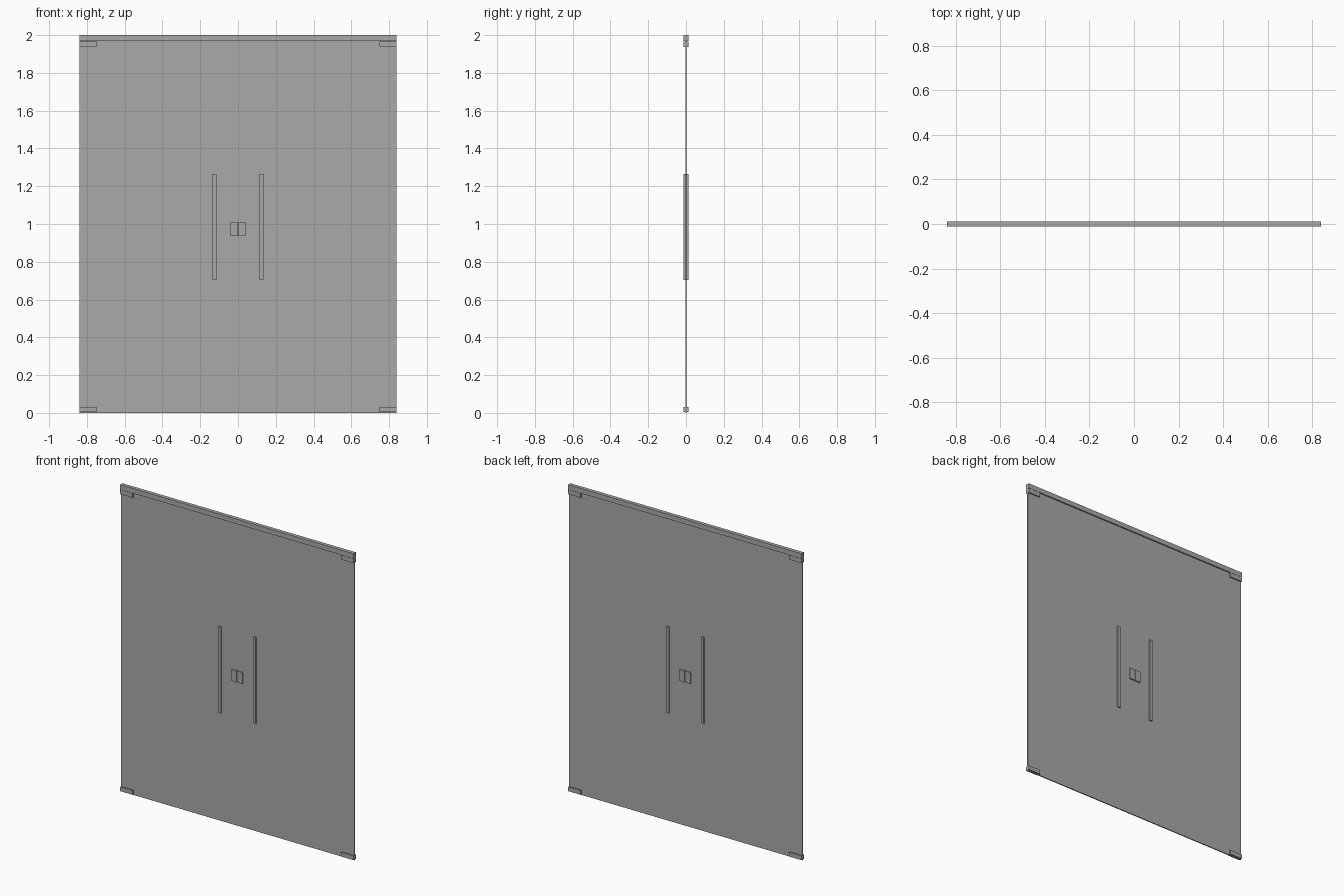
import bpy

cube = bpy.data.objects.get("Cube")
if cube:
    bpy.data.objects.remove(cube, do_unlink=True)

# Single flat grey
grey = bpy.data.materials.new("neutral grey")
grey.use_nodes = True
colour = (0.4, 0.4, 0.4, 1)
grey.diffuse_color = colour
grey.node_tree.nodes["Principled BSDF"].inputs["Base Color"].default_value = colour


def box(name, x, z, depth):
    """Box spanning x and z ranges, centred on y = 0."""
    bpy.ops.mesh.primitive_cube_add(size=1, location=(sum(x) / 2, 0, sum(z) / 2))
    ob = bpy.context.object
    ob.name = name
    ob.scale = (x[1] - x[0], depth, z[1] - z[0])
    bpy.ops.object.transform_apply(location=False, rotation=False, scale=True)
    ob.data.materials.append(grey)
    return ob


def box_pair(name, x, z, depth):
    """The same box on both leaves."""
    box("left_" + name, x, z, depth)
    box("right_" + name, (-x[1], -x[0]), z, depth)


half = 0.84
fitting = 0.024

# Glass panel and header rail
box("door_panel", (-half, half), (0, 1.968), 0.007)
box("header_rail", (-half, half), (1.968, 2), fitting)

# Corner patch fittings
box_pair("top_patch", (0.75, half), (1.938, 1.967), fitting)
box_pair("bottom_patch", (0.75, half), (0.004, 0.032), fitting)

# Pull handles and lock cases
box_pair("pull_handle", (0.115, 0.136), (0.704, 1.265), fitting)
box_pair("lock_case", (0.002, 0.04), (0.937, 1.01), fitting)
